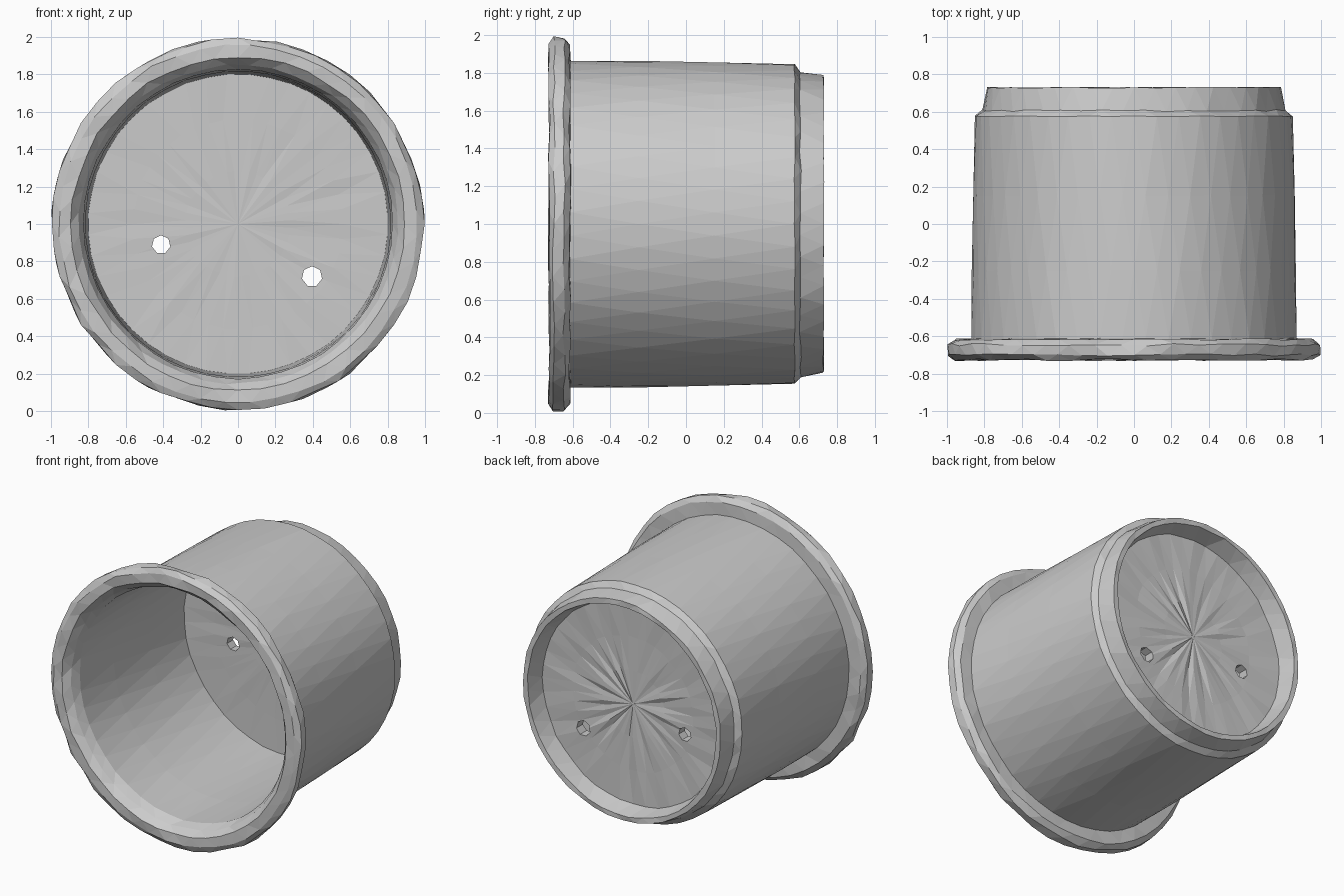
import bpy, bmesh, math, random

if "Cube" in bpy.data.objects:
    bpy.data.objects.remove(bpy.data.objects["Cube"])

random.seed(4)
SEG = 44
CZ = 1.0

# (radius, y, jitter): from inner floor centre, around the rim, to the underside centre
profile = [
    (0.0, 0.53, 0), (0.28, 0.53, .003), (0.56, 0.53, .003), (0.80, 0.53, .002),
    (0.81, 0.15, .002), (0.815, -0.25, .002), (0.825, -0.62, .003),     # inner wall
    (0.85, -0.68, .007), (0.89, -0.725, .006), (0.955, -0.725, .006),   # lip front
    (0.99, -0.70, .008), (0.99, -0.645, .008), (0.955, -0.615, .006),   # lip edge
    (0.868, -0.612, .003),
    (0.865, -0.25, .002), (0.858, 0.15, .002), (0.848, 0.575, .003),    # outer wall
    (0.808, 0.605, .006), (0.785, 0.728, .004),                         # foot ring
    (0.75, 0.728, .004), (0.72, 0.605, .005),
    (0.48, 0.60, .006), (0.24, 0.60, .008), (0.0, 0.60, 0),             # underside
]


def jit(a):
    return random.uniform(-a, a)


# Pot body: lathed around the y axis with a slightly hand-made surface
bm = bmesh.new()
rings = []
for i, (r, y, j) in enumerate(profile):
    if r == 0:
        rings.append([bm.verts.new((0, y, CZ))])
        continue
    ring = []
    for k in range(SEG):
        a = 2 * math.pi * (k + 0.5 * (i % 2)) / SEG
        rr = r + jit(j)
        ring.append(bm.verts.new((rr * math.cos(a), y + jit(j), CZ + rr * math.sin(a))))
    rings.append(ring)

for i in range(len(rings) - 1):
    a, b = rings[i], rings[i + 1]
    for k in range(SEG):
        n = (k + 1) % SEG
        if len(a) == 1:
            bm.faces.new((a[0], b[k], b[n]))
        elif len(b) == 1:
            bm.faces.new((a[k], b[0], a[n]))
        elif i % 2 == 0:      # next ring is shifted forward half a step
            bm.faces.new((a[k], b[k], a[n]))
            bm.faces.new((a[n], b[k], b[n]))
        else:                 # next ring is shifted back half a step
            bm.faces.new((a[k], b[k], b[n]))
            bm.faces.new((a[k], b[n], a[n]))
bmesh.ops.recalc_face_normals(bm, faces=bm.faces)
mesh = bpy.data.meshes.new("pot")
bm.to_mesh(mesh)
bm.free()
pot = bpy.data.objects.new("pot", mesh)
bpy.context.collection.objects.link(pot)

# Two small drain holes through the floor
for x, z, r in ((-0.41, 0.89, 0.05), (0.395, 0.72, 0.055)):
    bpy.ops.mesh.primitive_cylinder_add(vertices=7, radius=r, depth=0.3,
                                        location=(x, 0.56, z),
                                        rotation=(math.pi / 2, 0, 0))
    cutter = bpy.context.object
    cutter.name = "drain_cutter"
    cutter.hide_render = True
    mod = pot.modifiers.new("drain_hole", 'BOOLEAN')
    mod.operation = 'DIFFERENCE'
    mod.solver = 'EXACT'
    mod.object = cutter
    bpy.context.view_layer.objects.active = pot
    bpy.ops.object.modifier_apply(modifier=mod.name)
    bpy.data.objects.remove(cutter, do_unlink=True)
